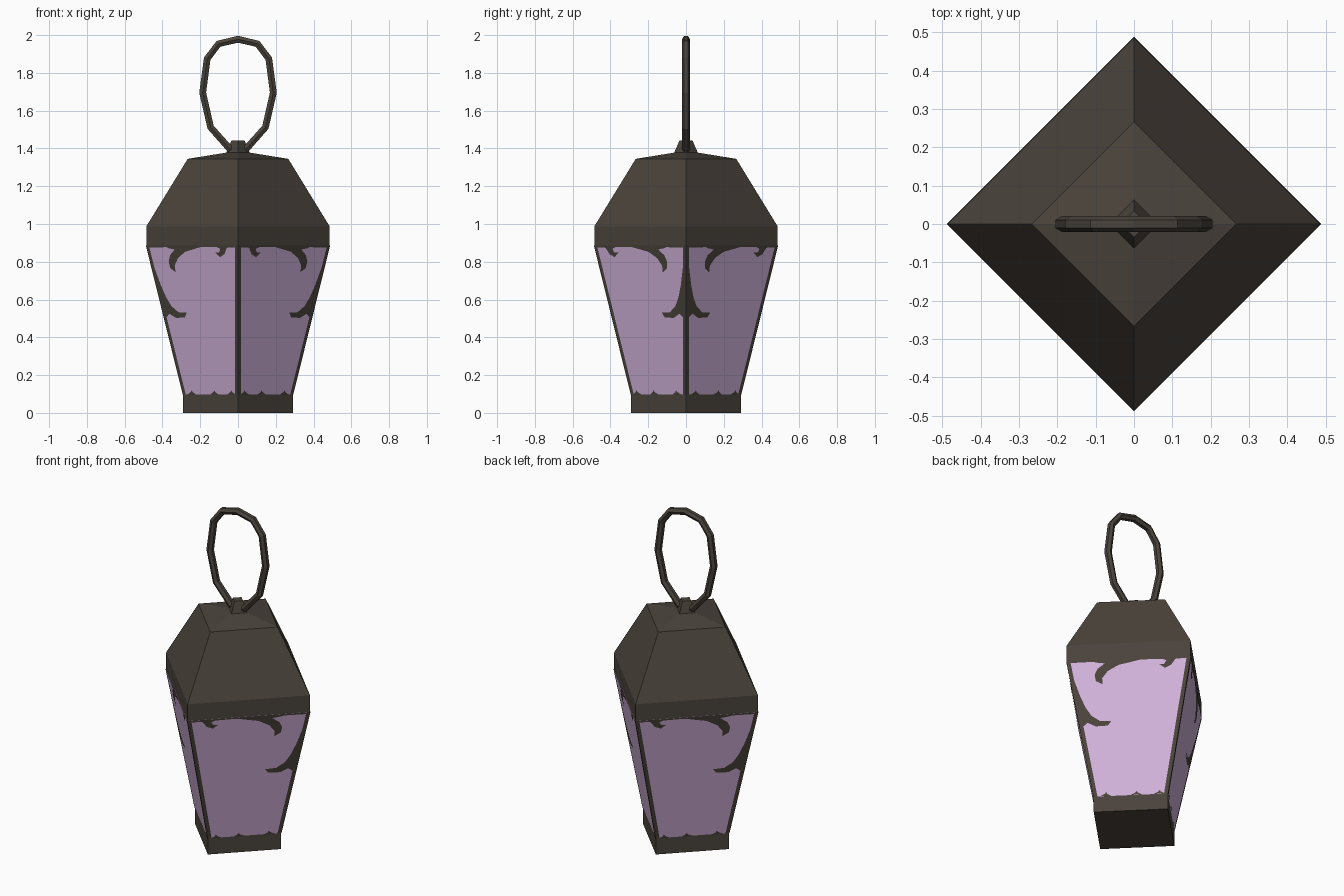
import bpy, bmesh, math
from mathutils import Vector

if "Cube" in bpy.data.objects:
    bpy.data.objects.remove(bpy.data.objects["Cube"])


def material(name, rgb):
    m = bpy.data.materials.new(name)
    m.diffuse_color = (*rgb, 1)
    m.use_nodes = True
    m.node_tree.nodes["Principled BSDF"].inputs["Base Color"].default_value = m.diffuse_color
    return m


IRON = material("dark iron", (0.068, 0.056, 0.044))
GLASS = material("lilac glass", (0.63, 0.44, 0.69))


def finish(bm, name, mats):
    me = bpy.data.meshes.new(name)
    bm.to_mesh(me)
    bm.free()
    for m in mats:
        me.materials.append(m)
    ob = bpy.data.objects.new(name, me)
    bpy.context.collection.objects.link(ob)
    return ob


def square_lathe(name, profile, mats, cap_bottom=True, cap_top=True, rule=None):
    """Stack of squares whose corners lie on the x and y axes."""
    bm = bmesh.new()
    rings = [[bm.verts.new((r * math.cos(k * math.pi / 2), r * math.sin(k * math.pi / 2), z))
              for k in range(4)] for r, z in profile]
    for a, b in zip(rings, rings[1:]):
        for k in range(4):
            n = (k + 1) % 4
            bm.faces.new((a[k], a[n], b[n], b[k]))
    if cap_bottom:
        bm.faces.new(rings[0][::-1])
    if cap_top:
        bm.faces.new(rings[-1])
    bm.normal_update()
    if rule:
        for f in bm.faces:
            f.material_index = rule(f.calc_center_median().z)
    return finish(bm, name, mats)


# Lantern body: base, flaring glass, eave band, roof and shallow cap
R0, Z0, R1, Z1 = 0.29, 0.098, 0.485, 0.887
square_lathe("lantern_body",
             [(R0, 0), (R0, Z0), (R1, Z1), (R1, 0.988), (0.266, 1.345), (0.06, 1.378)],
             [IRON, GLASS], rule=lambda z: 1 if Z0 < z < Z1 else 0)

# Finial block holding the ring
square_lathe("finial", [(0.066, 1.37), (0.034, 1.443)], [IRON])


# Ironwork plates lying on the glass; u runs from the y corner to the x corner
def radius(z):
    return R0 + (R1 - R0) * (z - Z0) / (Z1 - Z0) + 0.003


BAR = 0.016
from_y_corner = [
    [(0, Z0), (BAR, Z0), (BAR, Z1), (0, Z1)],                                  # corner bar
    [(0.17, Z1), (0.23, 0.868), (0.28, 0.853), (0.318, 0.82), (0.335, 0.78),
     (0.33, 0.745), (0.358, 0.765), (0.367, 0.80), (0.36, 0.835), (0.335, 0.865),
     (0.37, 0.872), (0.40, Z1)],                                               # large top scroll
    [(0.03, Z1), (0.06, 0.872), (0.072, 0.84), (0.095, 0.825), (0.12, 0.848),
     (0.10, 0.848), (0.094, 0.868), (0.13, Z1)],                               # small top scroll
    [(0.0, Z1), (0.0, 0.875), (0.25, 0.88), (0.485, 0.875), (0.485, Z1)],      # top edge
]
for u in (0.035, 0.125, 0.245):                                                # bottom points
    from_y_corner.append([(u - 0.022, Z0), (u + 0.022, Z0), (u + 0.005, Z0 + 0.012),
                          (u, Z0 + 0.022), (u - 0.005, Z0 + 0.012)])
from_x_corner = [
    [(0, Z0), (BAR, Z0), (BAR, Z1), (0, Z1)],                                  # corner bar
    [(0, 0.82), (0.013, 0.80), (0.027, 0.68), (0.04, 0.61), (0.056, 0.565),
     (0.085, 0.533), (0.128, 0.53), (0.112, 0.505), (0.065, 0.503),
     (0.035, 0.525), (0.015, 0.505), (0, 0.50)],                               # sweeping scroll
]

bm = bmesh.new()
plates = from_y_corner + [[(radius(z) - d, z) for d, z in p] for p in from_x_corner]
for sx in (1, -1):
    for sy in (1, -1):
        for p in plates:
            f = bm.faces.new([bm.verts.new((sx * u, sy * (radius(z) - u), z)) for u, z in p])
            f.normal_update()
            if f.normal.dot(Vector((sx, sy, 0))) < 0:
                f.normal_flip()
finish(bm, "iron_scrollwork", [IRON])

# Hanging ring: faceted tube through a mirrored path
half = [(0.02, 1.385), (0.05, 1.405), (0.145, 1.512), (0.187, 1.695), (0.163, 1.875), (0.103, 1.954)]
path = half + [(0, 1.978)] + [(-x, z) for x, z in reversed(half)]
cu = bpy.data.curves.new("hanging_ring", 'CURVE')
cu.dimensions = '3D'
cu.bevel_depth = 0.021
cu.bevel_resolution = 1
cu.use_fill_caps = True
sp = cu.splines.new('POLY')
sp.points.add(len(path) - 1)
for pt, (x, z) in zip(sp.points, path):
    pt.co = (x, 0, z, 1)
sp.use_smooth = False
cu.materials.append(IRON)
ring = bpy.data.objects.new("hanging_ring", cu)
bpy.context.collection.objects.link(ring)
bpy.context.view_layer.objects.active = ring
ring.select_set(True)
bpy.ops.object.convert(target='MESH')
